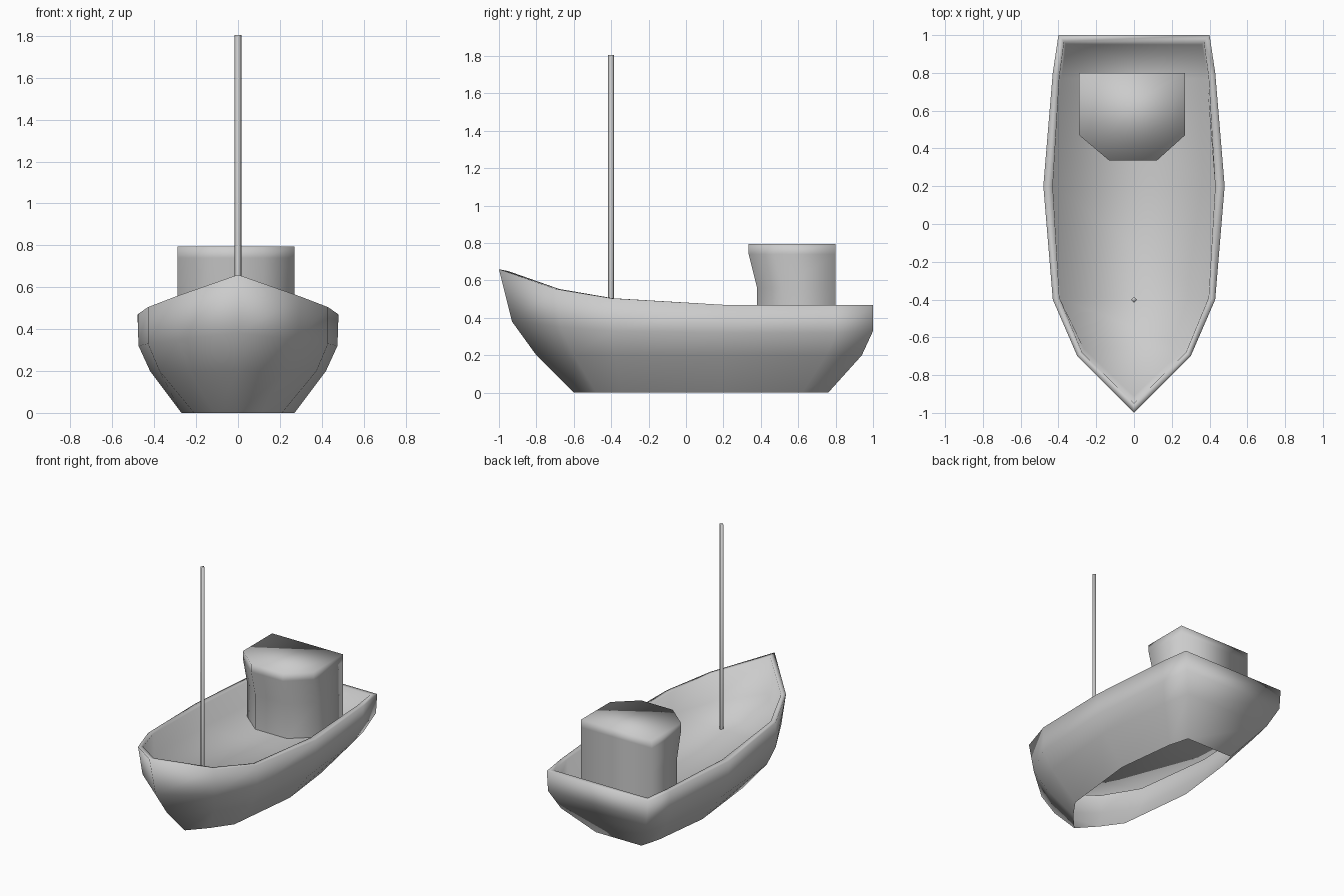
import bpy, bmesh

if "Cube" in bpy.data.objects:
    bpy.data.objects.remove(bpy.data.objects["Cube"])


def loft(name, rings, strips=False):
    """Skin a stack of equal-length closed rings; open below, capped on top.

    strips=True caps a bow-to-stern mirrored ring with cross-wise planks."""
    bm = bmesh.new()
    rows = [[bm.verts.new(p) for p in ring] for ring in rings]
    n = len(rows[0])
    for lo, hi in zip(rows, rows[1:]):
        for i in range(n):
            j = (i + 1) % n
            bm.faces.new((lo[i], lo[j], hi[j], hi[i]))
    top = rows[-1]
    if strips:
        bm.faces.new((top[0], top[1], top[-1]))
        for i in range(1, n // 2):
            bm.faces.new((top[i], top[i + 1], top[-i - 1], top[-i]))
    else:
        bm.faces.new(top)
    bmesh.ops.recalc_face_normals(bm, faces=bm.faces)
    for f in bm.faces:
        f.smooth = True
    mesh = bpy.data.meshes.new(name)
    bm.to_mesh(mesh)
    bm.free()
    obj = bpy.data.objects.new(name, mesh)
    bpy.context.collection.objects.link(obj)
    return obj


def mirrored(half):
    """Half outline from bow to stern -> full ring (bow point not doubled)."""
    return half + [(-x, y, z) for x, y, z in reversed(half[1:])]


# Hull: half waterlines from the open keel to the rim, then inside down to the deck
keel = [(0, -.6, 0), (.11, -.48, 0), (.21, -.34, 0), (.27, .2, 0), (.22, .62, 0), (.18, .76, 0)]
bilge = [(0, -.8, .2), (.23, -.6, .2), (.375, -.38, .2), (.42, .2, .2), (.37, .75, .2), (.33, .94, .2)]
side = [(0, -.93, .38), (.285, -.67, .35), (.43, -.4, .33), (.475, .2, .32), (.425, .8, .32), (.39, 1, .33)]
rim = [(0, -1, .66), (.3, -.7, .555), (.43, -.4, .505), (.48, .2, .47), (.43, .8, .47), (.4, 1, .47)]
inner = [(0, -.95, .65), (.275, -.68, .555), (.395, -.39, .505), (.43, .2, .47), (.395, .78, .47), (.37, .965, .47)]
deck = [(0, -.91, .40), (.265, -.66, .365), (.39, -.39, .345), (.425, .2, .315), (.385, .77, .31), (.36, .95, .31)]
loft("hull", [mirrored(r) for r in (keel, bilge, side, rim, inner, deck)], strips=True)

# Cabin: six-sided plan whose front overhangs towards the roof
plan = [(-.29, .8), (-.29, .47), (-.13, .335), (.12, .335), (.27, .47), (.27, .8)]
levels = [(.31, .045), (.56, .045), (.74, 0), (.795, 0)]
loft("cabin", [[(x, y + (back if y < .7 else 0), z) for x, y in plan] for z, back in levels])

# Mast: slim four-sided pole
r = .016
loft("mast", [[(r, -.4, z), (0, -.4 + r, z), (-r, -.4, z), (0, -.4 - r, z)] for z in (.345, 1.805)])
